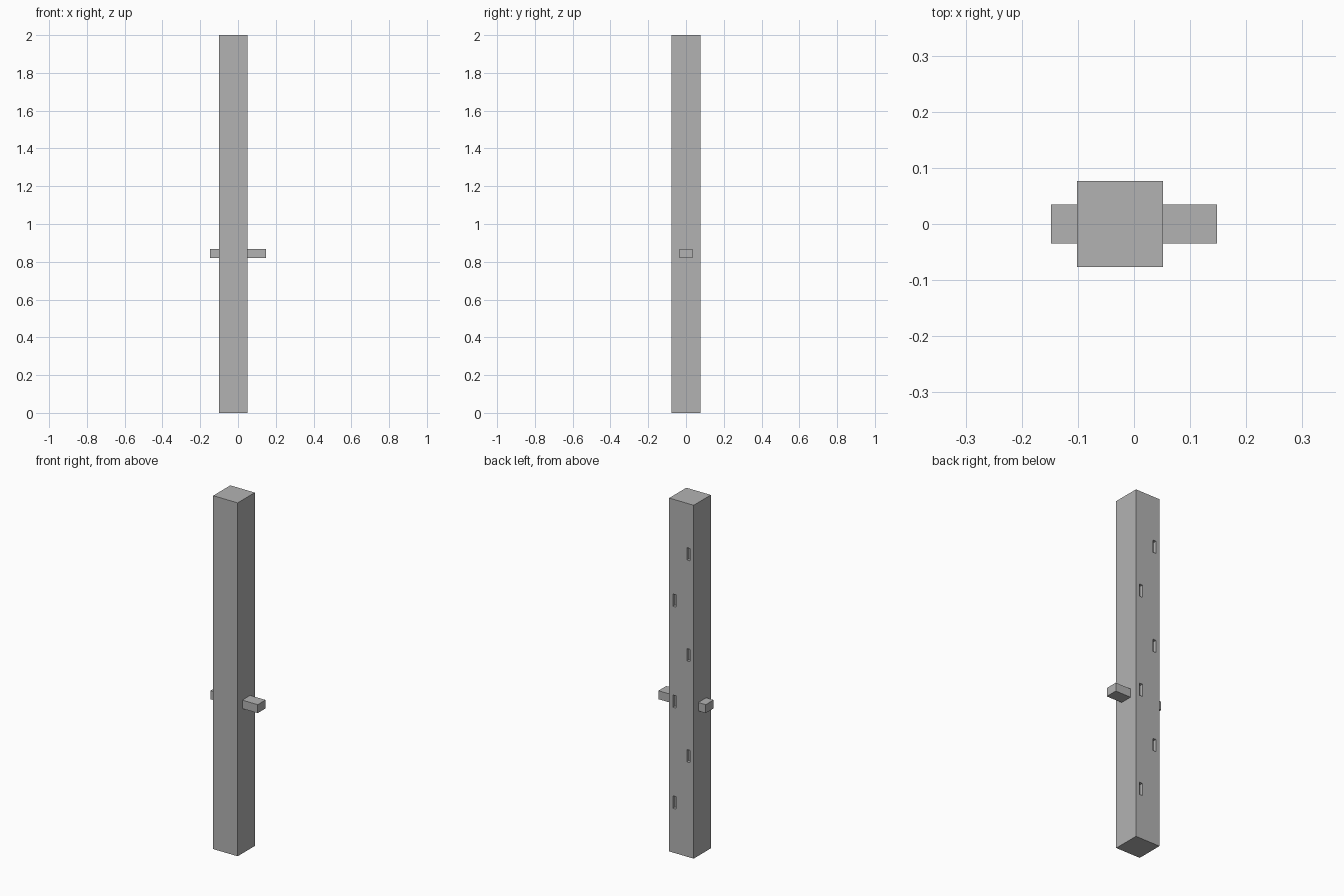
import bpy

cube = bpy.data.objects.get("Cube")
if cube:
    bpy.data.objects.remove(cube, do_unlink=True)

grey = bpy.data.materials.new("plain grey")
grey.use_nodes = True
colour = (0.45, 0.45, 0.45, 1)
grey.diffuse_color = colour
grey.node_tree.nodes["Principled BSDF"].inputs["Base Color"].default_value = colour


def box(name, low, high):
    """Axis-aligned box between two corners."""
    centre = [(a + b) / 2 for a, b in zip(low, high)]
    bpy.ops.mesh.primitive_cube_add(size=1, location=centre)
    ob = bpy.context.object
    ob.name = name
    ob.scale = [b - a for a, b in zip(low, high)]
    bpy.ops.object.transform_apply(location=False, rotation=False, scale=True)
    ob.data.materials.append(grey)
    return ob


HALF = 0.0765      # half thickness of the post
MID = -0.025       # post centre along x
HEIGHT = 2.0
DEPTH = 0.02       # depth of the slots

# Square upright post
post = box("post", (MID - HALF, -HALF, 0), (MID + HALF, HALF, HEIGHT))

# Staggered shallow slots in the back of the post
cutters = []
for k in range(1, 7):
    x = MID + (0.044 if k % 2 else -0.044)
    z = HEIGHT * k / 7
    cutters.append(box("slot_cutter", (x - 0.01, HALF - DEPTH, z - 0.035),
                       (x + 0.01, HALF + 0.05, z + 0.035)))
bpy.ops.object.select_all(action="DESELECT")
for c in cutters:
    c.select_set(True)
bpy.context.view_layer.objects.active = cutters[0]
bpy.ops.object.join()
cutter = bpy.context.object
cutter.hide_render = True

cut = post.modifiers.new("slots", "BOOLEAN")
cut.operation = "DIFFERENCE"
cut.solver = "EXACT"
cut.object = cutter
bpy.context.view_layer.objects.active = post
bpy.ops.object.modifier_apply(modifier=cut.name)
bpy.data.objects.remove(cutter, do_unlink=True)

# Cross peg, standing out further on the left than on the right
box("left_peg", (MID + HALF, -0.035, 0.82), (0.148, 0.035, 0.868))
box("right_peg", (-0.148, -0.035, 0.82), (MID - HALF, 0.035, 0.868))
